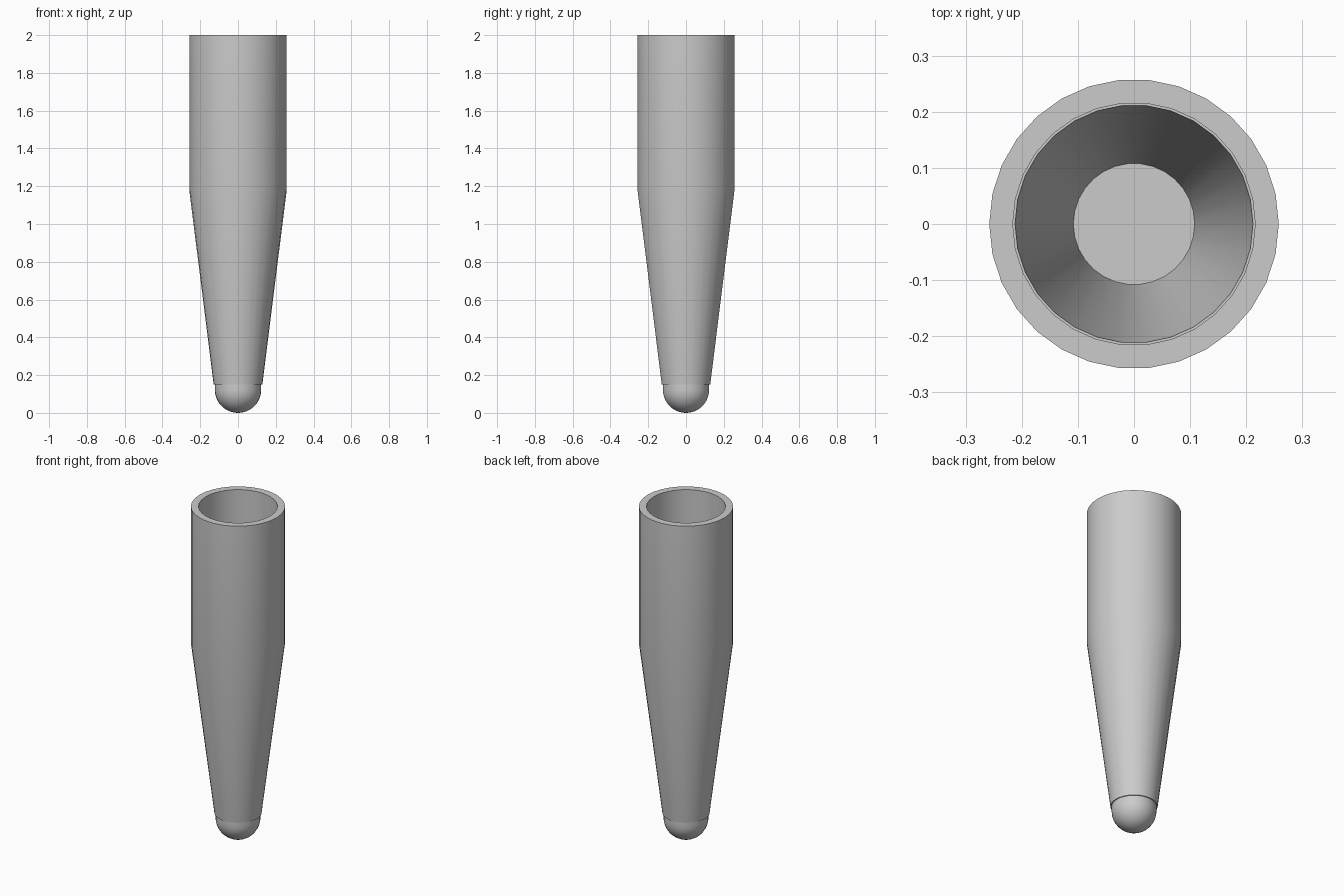
import bpy, bmesh, math

SIDES = 30

old = bpy.data.objects.get("Cube")
if old:
    bpy.data.objects.remove(old, do_unlink=True)

# One plain grey plastic
grey = bpy.data.materials.new("light_grey")
grey.use_nodes = True
colour = (0.6, 0.6, 0.6, 1)
grey.diffuse_color = colour
grey.node_tree.nodes["Principled BSDF"].inputs["Base Color"].default_value = colour


def lathe(name, profile, closed=False):
    """Revolve (radius, height) points around the z axis."""
    bm = bmesh.new()
    verts = [bm.verts.new((r, 0, z)) for r, z in profile]
    pairs = list(zip(verts, verts[1:]))
    if closed:
        pairs.append((verts[-1], verts[0]))
    edges = [bm.edges.new(p) for p in pairs]
    bmesh.ops.spin(bm, geom=verts + edges, cent=(0, 0, 0), axis=(0, 0, 1),
                   angle=math.tau, steps=SIDES, use_merge=True)
    bmesh.ops.remove_doubles(bm, verts=bm.verts, dist=0.0001)
    bmesh.ops.recalc_face_normals(bm, faces=bm.faces)
    mesh = bpy.data.meshes.new(name)
    bm.to_mesh(mesh)
    bm.free()
    mesh.materials.append(grey)
    obj = bpy.data.objects.new(name, mesh)
    bpy.context.collection.objects.link(obj)
    bpy.ops.object.select_all(action="DESELECT")
    obj.select_set(True)
    bpy.context.view_layer.objects.active = obj
    bpy.ops.object.shade_smooth_by_angle(angle=math.radians(30))
    return obj


# Hollow body: straight upper tube, small inner ledge, tapered lower tube
lathe("tube_body", [(0.258, 2), (0.258, 1.18), (0.129, 0.15), (0.108, 0.15),
                    (0.212, 1.18), (0.216, 1.18), (0.216, 2)], closed=True)

# Rounded tip with a flat top that closes the bottom of the tube
R = 0.123
dome = [(R * math.sin(a), R - R * math.cos(a))
        for a in (math.pi / 2 * i / 10 for i in range(11))]
lathe("rounded_tip", dome + [(R, 0.151), (0, 0.151)])
